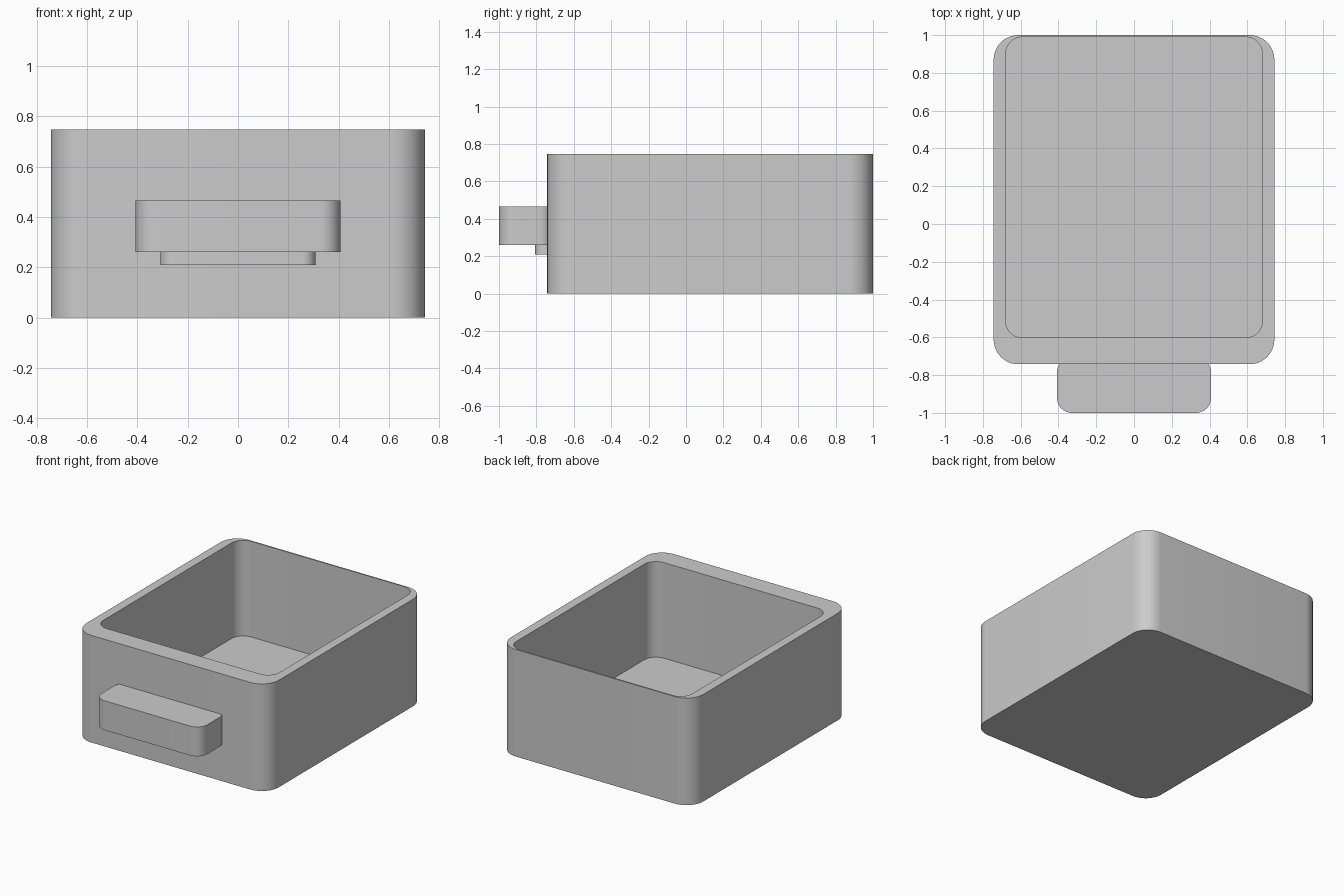
import bpy
import bmesh
from math import sin, cos, pi, radians

cube = bpy.data.objects.get("Cube")
if cube:
    bpy.data.objects.remove(cube, do_unlink=True)

grey = bpy.data.materials.new("plain_grey")
grey.use_nodes = True
colour = (0.6, 0.6, 0.6, 1)
grey.diffuse_color = colour
grey.node_tree.nodes["Principled BSDF"].inputs["Base Color"].default_value = colour


def rounded_rect(half_x, y0, y1, r, steps=12):
    """Counter-clockwise rounded rectangle outline."""
    centres = [(half_x - r, y1 - r), (r - half_x, y1 - r),
               (r - half_x, y0 + r), (half_x - r, y0 + r)]
    points = []
    for corner, (cx, cy) in enumerate(centres):
        for i in range(steps + 1):
            a = (corner + i / steps) * pi / 2
            points.append((cx + r * cos(a), cy + r * sin(a)))
    return points


def build(name, rings):
    """Skin a stack of (outline, z) rings and cap both ends."""
    bm = bmesh.new()
    loops = [[bm.verts.new((x, y, z)) for x, y in outline] for outline, z in rings]
    n = len(loops[0])
    for low, high in zip(loops, loops[1:]):
        for i in range(n):
            j = (i + 1) % n
            bm.faces.new((low[i], low[j], high[j], high[i]))
    bm.faces.new(loops[0][::-1])
    bm.faces.new(loops[-1])
    mesh = bpy.data.meshes.new(name)
    bm.to_mesh(mesh)
    bm.free()
    mesh.materials.append(grey)
    obj = bpy.data.objects.new(name, mesh)
    bpy.context.collection.objects.link(obj)
    bpy.ops.object.select_all(action="DESELECT")
    obj.select_set(True)
    bpy.context.view_layer.objects.active = obj
    bpy.ops.object.shade_smooth_by_angle(angle=radians(30))
    return obj


# Open tray: outer wall, rim, inner wall and floor
outer = rounded_rect(0.743, -0.742, 1.0, 0.13)
inner = rounded_rect(0.68, -0.602, 0.99, 0.09)
build("drawer_box", [(outer, 0), (outer, 0.747), (inner, 0.747), (inner, 0.08)])

# Pull handle, set into the front wall
grip = rounded_rect(0.408, -1.0, -0.706, 0.08)
build("handle_grip", [(grip, 0.26), (grip, 0.465)])

# Small support block under the handle
support = rounded_rect(0.308, -0.808, -0.7, 0.05)
build("handle_support", [(support, 0.21), (support, 0.26)])
